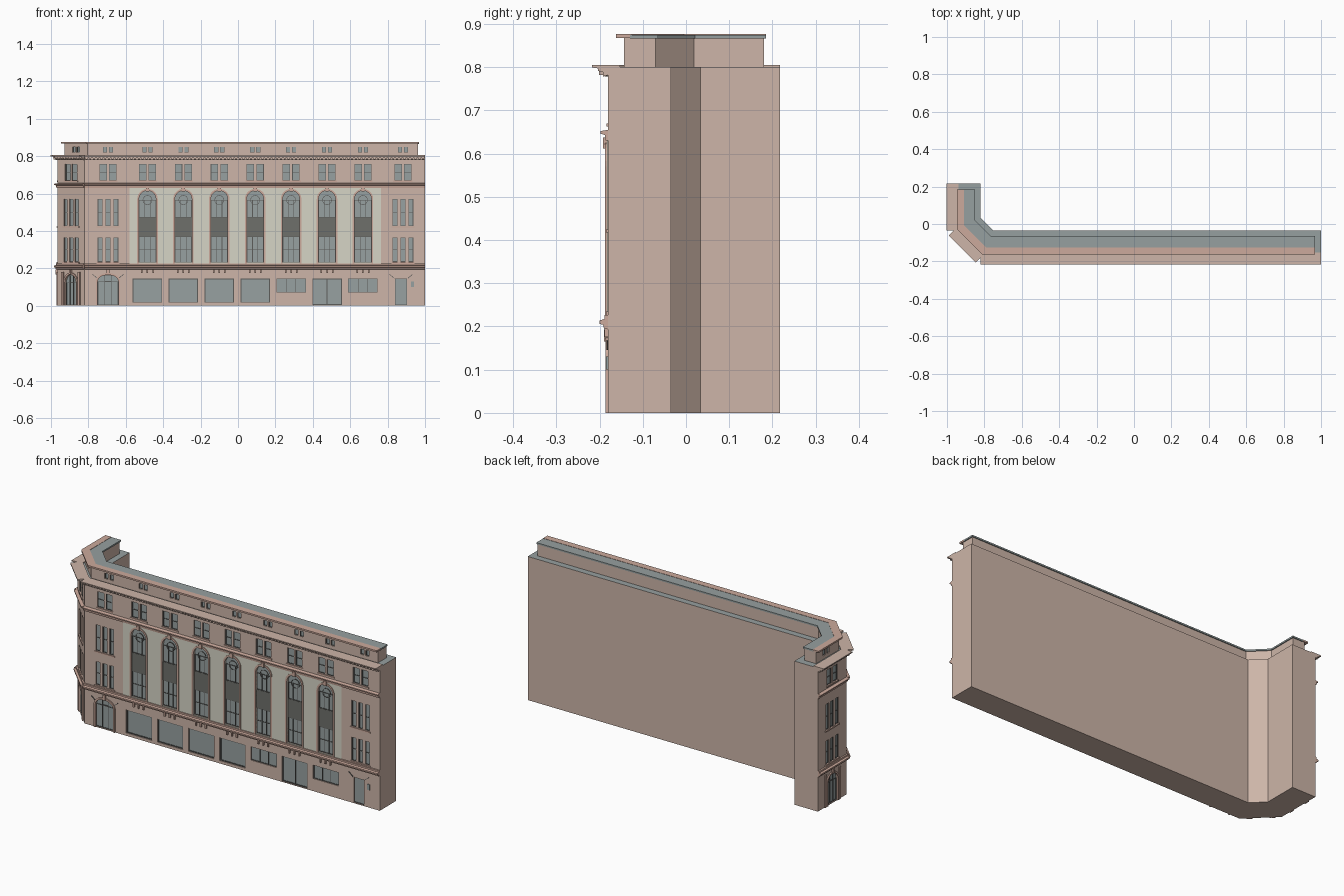
import bpy, bmesh, math
from mathutils import Vector

cube = bpy.data.objects.get("Cube")
if cube:
    bpy.data.objects.remove(cube, do_unlink=True)


def material(name, rgb):
    lin = [((c / 255 + 0.055) / 1.055) ** 2.4 for c in rgb] + [1]
    m = bpy.data.materials.new(name)
    m.use_nodes = True
    m.diffuse_color = lin
    bsdf = next(n for n in m.node_tree.nodes if n.type == 'BSDF_PRINCIPLED')
    bsdf.inputs["Base Color"].default_value = lin
    return m


WALL = material("tan stone", (205, 181, 168))
TRIM = material("pink stone", (204, 170, 156))
CREAM = material("cream stone", (214, 213, 198))
GLASS = material("window glass", (151, 161, 161))
SLATE = material("slate roof", (150, 160, 160))
DARK = material("dark metal", (110, 112, 107))
FRAME = material("frame grey", (92, 92, 90))

parts = {}


def extrude(name, mat, pts, vec):
    """Add a prism to the named part: a flat outline pushed along vec."""
    bm = parts.setdefault(name, (bmesh.new(), mat))[0]
    a = [bm.verts.new(p) for p in pts]
    b = [bm.verts.new(Vector(p) + vec) for p in pts]
    bm.faces.new(a)
    bm.faces.new(b[::-1])
    for i in range(len(a)):
        j = (i + 1) % len(a)
        bm.faces.new((a[j], a[i], b[i], b[j]))


class Facade:
    """Wall plane: u runs along it, d sticks out of it, z is up."""
    def __init__(self, x, y, ux, uy, length):
        self.o, self.u, self.len = Vector((x, y, 0)), Vector((ux, uy, 0)).normalized(), length
        self.n = Vector((self.u.y, -self.u.x, 0))

    def at(self, u, z, d):
        return self.o + self.u * u + self.n * d + Vector((0, 0, z))

    def plate(self, name, mat, outline, d0, d1):
        extrude(name, mat, [self.at(u, z, d0) for u, z in outline], self.n * (d1 - d0))

    def box(self, name, mat, u0, u1, z0, z1, d0, d1):
        self.plate(name, mat, [(u0, z0), (u1, z0), (u1, z1), (u0, z1)], d0, d1)

    def moulding(self, name, mat, profile):
        extrude(name, mat, [self.at(0, z, d) for d, z in profile], self.u * self.len)

    def opening(self, outline, wall=0):
        """Recess in the wall with glass at its back."""
        self.plate("cutter", None, outline, wall - 0.01, wall + 0.02)
        self.plate("window_glass", GLASS, outline, wall - 0.0105, wall - 0.007)

    def window(self, c, half, z0, z1, cols=1, rows=1, wall=0, t=0.003):
        self.opening([(c - half, z0), (c + half, z0), (c + half, z1), (c - half, z1)], wall)
        self.bars(c, half, z0, z1, cols, rows, wall, t)

    def bars(self, c, half, z0, z1, cols, rows, wall=0, t=0.003):
        d = (wall - 0.008, wall - 0.004)
        for i in range(cols + 1):
            u = c - half + (2 * half - t) * i / cols
            self.box("window_frames", FRAME, u, u + t, z0, z1, *d)
        for i in range(rows + 1):
            z = z0 + (z1 - z0 - t) * i / rows
            self.box("window_frames", FRAME, c - half, c + half, z, z + t, *d)


def arch(c, half, z0, spring, rise, n=14):
    curve = [(c - half * math.cos(math.pi * i / n), spring + rise * math.sin(math.pi * i / n))
             for i in range(n + 1)]
    return [(c - half, z0)] + curve + [(c + half, z0)]


def arch_ring(c, half, z0, spring, rise, w):
    return arch(c, half + w, z0, spring, rise + w) + arch(c, half, z0, spring, rise)[::-1]


def footprint(out, inn, end):
    """Angled L plan, its outer, inner and end edges pulled in."""
    yf, xw, c = -0.18 + out, -0.965 + out, -1.0 + math.sqrt(2) * out
    yb, xe, k = -0.035 - inn, -0.82 - inn, -0.787 - math.sqrt(2) * inn
    ye, xr = 0.217 - end, 1 - end
    return [(xw, ye), (xw, c - xw), (c - yf, yf), (xr, yf),
            (xr, yb), (k - yb, yb), (xe, k - xe), (xe, ye)]


def storey(name, mat, plan, z0, z1):
    extrude(name, mat, [(x, y, z0) for x, y in plan], Vector((0, 0, z1 - z0)))


# Main masses and roofs
ATTIC = -0.037
storey("main_building", WALL, footprint(0, 0, 0), 0, 0.8)
storey("attic", WALL, footprint(0.037, 0.035, 0.037), 0.8, 0.868)
storey("attic_roof", SLATE, footprint(0.05, 0.03, 0.032), 0.866, 0.8745)
storey("attic_coping", TRIM, footprint(0.018, 0.09, 0.032), 0.867, 0.876)

front = Facade(-0.82, -0.18, 1, 0, 1.82)
corner = Facade(-0.965, -0.035, 1, -1, 0.205)
side = Facade(-0.965, 0.217, 0, -1, 0.252)

# Cornices, string courses and dentils on each facade
for f in (front, corner, side):
    f.moulding("top_cornice", WALL, [(-0.027, 0.79), (0.012, 0.778), (0.012, 0.789), (0.024, 0.791),
                                     (0.024, 0.797), (0.037, 0.799), (0.037, 0.805), (-0.027, 0.805)])
    f.moulding("middle_cornice", TRIM, [(0, 0.63), (0.006, 0.63), (0.008, 0.643), (0.018, 0.646),
                                        (0.018, 0.652), (0, 0.655)])
    f.moulding("lower_cornice", TRIM, [(0, 0.193), (0.01, 0.196), (0.012, 0.204), (0.02, 0.206),
                                       (0.02, 0.214), (0.009, 0.217), (0.009, 0.226), (0, 0.226)])
    count = int(f.len / 0.02)
    for i in range(count):
        u = (i + 0.5) * f.len / count
        f.box("dentils", WALL, u - 0.005, u + 0.005, 0.782, 0.792, 0.008, 0.021)


def upper_pairs(f, c):
    for s in (-1, 1):
        f.window(c + s * 0.026, 0.02, 0.67, 0.757, 1, 2)
        f.window(c + s * 0.016, 0.011, 0.82, 0.85, wall=ATTIC, t=0.002)
    f.box("window_sills", TRIM, c - 0.052, c + 0.052, 0.662, 0.669, -0.001, 0.004)


def triple_windows(f, c):
    for z0, z1 in ((0.235, 0.365), (0.425, 0.57)):
        for k in (-1, 0, 1):
            f.window(c + k * 0.042, 0.013, z0, z1, 1, 2)
        f.box("window_sills", TRIM, c - 0.062, c + 0.062, z0 - 0.008, z0 - 0.001, -0.001, 0.005)


def arched_door(f, c, half, spring, rise):
    f.opening(arch(c, half, 0.004, spring, rise))
    f.plate("door_surrounds", TRIM, arch_ring(c, half, 0, spring, rise, 0.01), -0.001, 0.006)
    f.bars(c, half, 0.004, spring, 3, 1)
    f.bars(c, half * 0.35, spring, spring + rise * 0.9, 1, 1)
    f.box("keystones", TRIM, c - 0.007, c + 0.007, spring + rise, 0.193, -0.001, 0.01)


def splayed_stones(f, c, half, z):
    for s in (-1, 1):
        u = c + s * half
        f.plate("splayed_stones", FRAME, [(u, z), (u + s * 0.025, z + 0.02),
                                          (u + s * 0.025, z + 0.024), (u, z + 0.004)], -0.001, 0.004)


def brackets(f, c):
    for k in (-1, 0, 1):
        f.box("band_brackets", TRIM, c + k * 0.03 - 0.004, c + k * 0.03 + 0.004, 0.175, 0.195, -0.001, 0.009)


# End bays of the front, angled corner and short side
left_bay, right_bay = 0.125, 1.702
for f, c in ((front, left_bay), (front, right_bay), (corner, 0.1025), (side, 0.126)):
    upper_pairs(f, c)
    triple_windows(f, c)
arched_door(front, left_bay, 0.055, 0.13, 0.035)
splayed_stones(front, left_bay, 0.057, 0.145)
for f, c in ((corner, 0.1025), (side, 0.126)):
    arched_door(f, c, 0.042, 0.125, 0.042)
    for s in (-1, 1):
        f.box("door_pilasters", TRIM, c + s * 0.062 - 0.008, c + s * 0.062 + 0.008, 0, 0.18, -0.001, 0.006)
front.window(1.692, 0.032, 0.004, 0.145)
splayed_stones(front, 1.692, 0.036, 0.145)
front.box("wall_box", SLATE, 1.745, 1.761, 0.1, 0.13, -0.001, 0.005)

# Central bays with tall arched windows above the shops
front.box("cream_panel", CREAM, 0.24, 1.585, 0.224, 0.645, -0.001, 0.003)
for i in range(7):
    c = 0.336 + 0.192 * i
    upper_pairs(front, c)
    brackets(front, c)
    front.opening(arch(c, 0.045, 0.23, 0.57, 0.045))
    front.plate("arch_surrounds", TRIM, arch_ring(c, 0.045, 0.225, 0.57, 0.045, 0.01), -0.001, 0.007)
    front.box("arch_keystones", TRIM, c - 0.009, c + 0.009, 0.612, 0.637, 0, 0.012)
    front.box("spandrels", DARK, c - 0.045, c + 0.045, 0.37, 0.472, -0.0075, -0.003)
    front.bars(c, 0.045, 0.23, 0.37, 3, 2)
    front.bars(c, 0.045, 0.472, 0.565, 3, 1)
    ring = [[(c + r * math.cos(a * math.pi / 8), 0.565 + r * math.sin(a * math.pi / 8))
             for a in range(17)] for r in (0.026, 0.023)]
    for a in range(16):
        front.plate("window_frames", FRAME, [ring[0][a], ring[0][a + 1], ring[1][a + 1], ring[1][a]],
                    -0.008, -0.004)
    # Shop fronts
    if i in (4, 6):
        front.window(c, 0.079, 0.07, 0.145, 3, 1)
    elif i == 5:
        front.window(c, 0.079, 0.004, 0.145, 2, 1, t=0.005)
    else:
        front.window(c, 0.079, 0.016, 0.145, t=0.005)

# Turn the parts into objects
objects = {}
for name, (bm, mat) in parts.items():
    bmesh.ops.recalc_face_normals(bm, faces=bm.faces)
    mesh = bpy.data.meshes.new(name)
    if mat:
        mesh.materials.append(mat)
    if name == "main_building":
        mesh.materials.append(SLATE)
        for face in bm.faces:
            face.material_index = int(face.normal.z > 0.9)
    bm.to_mesh(mesh)
    bm.free()
    objects[name] = bpy.data.objects.new(name, mesh)
    bpy.context.collection.objects.link(objects[name])

# Cut the window recesses
cutter = objects["cutter"]
cutter.hide_render = True
walls = [objects[n] for n in ("main_building", "attic", "cream_panel")]
for ob in walls:
    mod = ob.modifiers.new("openings", 'BOOLEAN')
    mod.operation, mod.solver, mod.object = 'DIFFERENCE', 'EXACT', cutter
depsgraph = bpy.context.evaluated_depsgraph_get()
for ob in walls:
    cut = bpy.data.meshes.new_from_object(ob.evaluated_get(depsgraph))
    ob.modifiers.clear()
    ob.data = cut
bpy.data.objects.remove(cutter, do_unlink=True)
